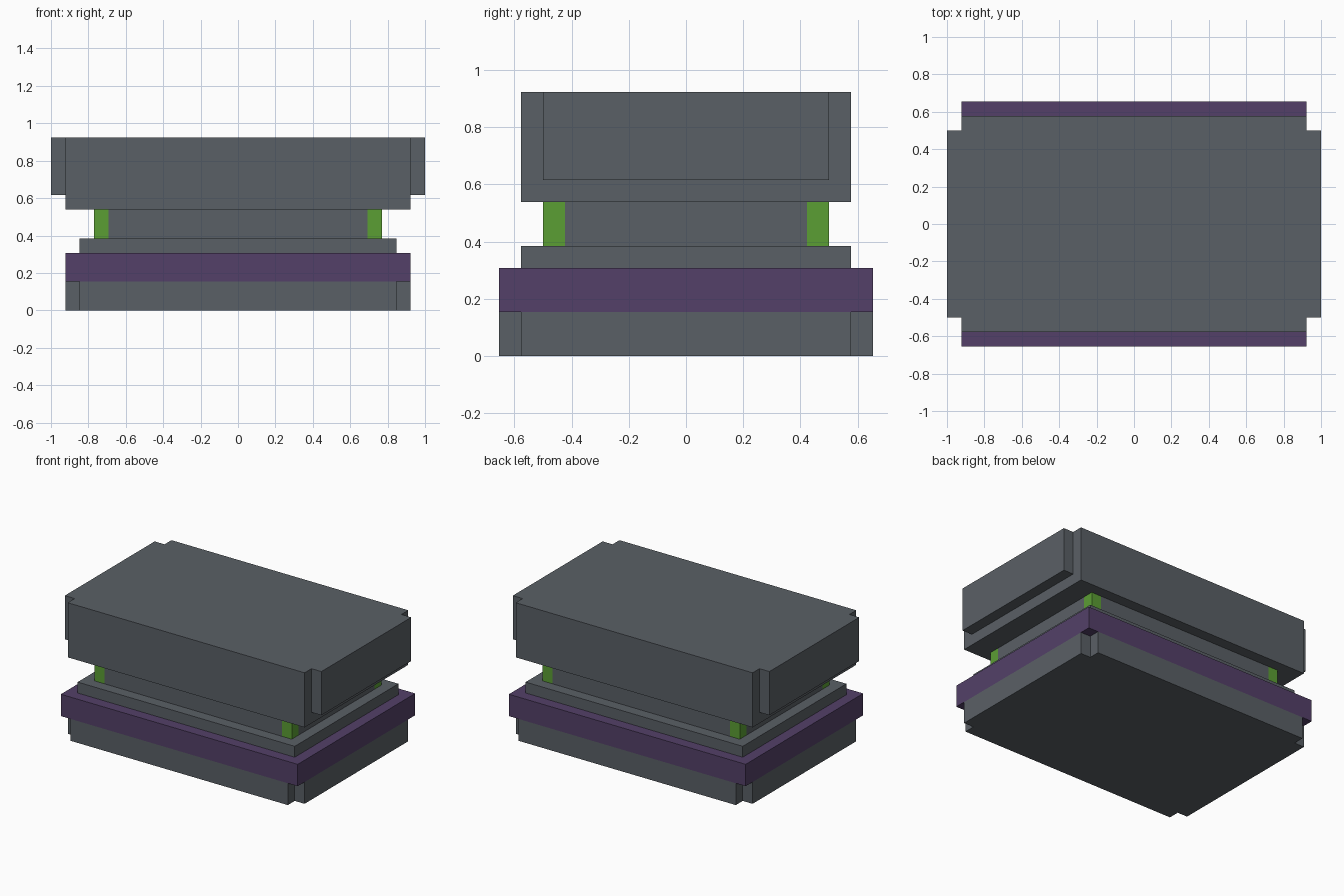
import bpy
import bmesh
from mathutils import Vector

if "Cube" in bpy.data.objects:
    bpy.data.objects.remove(bpy.data.objects["Cube"])

U = 1 / 13  # block size: the model is 26 blocks wide


def material(name, rgb):
    mat = bpy.data.materials.new(name)
    mat.diffuse_color = (*rgb, 1)
    mat.use_nodes = True
    mat.node_tree.nodes["Principled BSDF"].inputs["Base Color"].default_value = mat.diffuse_color
    return mat


GREY = material("slate grey", (0.102, 0.117, 0.133))
PURPLE = material("dark purple", (0.087, 0.051, 0.138))
GREEN = material("leaf green", (0.105, 0.342, 0.034))


def block(name, hx, hy, z0, z1, mats, cuts=(), raised=None, accent=None):
    """Box in block units; cuts are (axis, position), raised faces grow by one
    block, and accent faces take the second material."""
    bm = bmesh.new()
    bmesh.ops.create_cube(bm, size=1)
    for v in bm.verts:
        v.co = Vector((v.co.x * 2 * hx, v.co.y * 2 * hy, z0 + (v.co.z + 0.5) * (z1 - z0)))
    for axis, pos in cuts:
        normal = Vector((0, 0, 0))
        normal[axis] = 1
        bmesh.ops.bisect_plane(bm, geom=bm.verts[:] + bm.edges[:] + bm.faces[:],
                               plane_co=normal * pos, plane_no=normal)
    bm.normal_update()
    if raised:
        chosen = [f for f in bm.faces if raised(f.calc_center_median(), f.normal)]
        for f in chosen:
            n = f.normal.copy()
            new = bmesh.ops.extrude_discrete_faces(bm, faces=[f])["faces"][0]
            bmesh.ops.translate(bm, verts=new.verts[:], vec=n)
    if accent:
        for f in bm.faces:
            f.material_index = int(accent(f.calc_center_median()))
    bmesh.ops.scale(bm, vec=(U, U, U), verts=bm.verts)
    bmesh.ops.recalc_face_normals(bm, faces=bm.faces)
    mesh = bpy.data.meshes.new(name)
    bm.to_mesh(mesh)
    bm.free()
    for m in mats:
        mesh.materials.append(m)
    bpy.context.collection.objects.link(bpy.data.objects.new(name, mesh))


# Foot with notched corners
block("foot", 11, 7.5, 0, 2, [GREY], raised=lambda c, n: abs(n.z) < 0.5)

# Wide coloured band and the step above it
block("band", 12, 8.5, 2, 4, [PURPLE])
block("step", 11, 7.5, 4, 5, [GREY])

# Neck with flush green corner posts
block("neck", 10, 6.5, 5, 7, [GREY, GREEN],
      cuts=[(0, -9), (0, 9), (1, -5.5), (1, 5.5)],
      accent=lambda c: abs(c.x) > 9 and abs(c.y) > 5.5)

# Cap with a raised panel on each end
block("cap", 12, 7.5, 7, 12, [GREY],
      cuts=[(1, -6.5), (1, 6.5), (2, 8)],
      raised=lambda c, n: abs(n.x) > 0.5 and abs(c.y) < 6 and c.z > 8)
